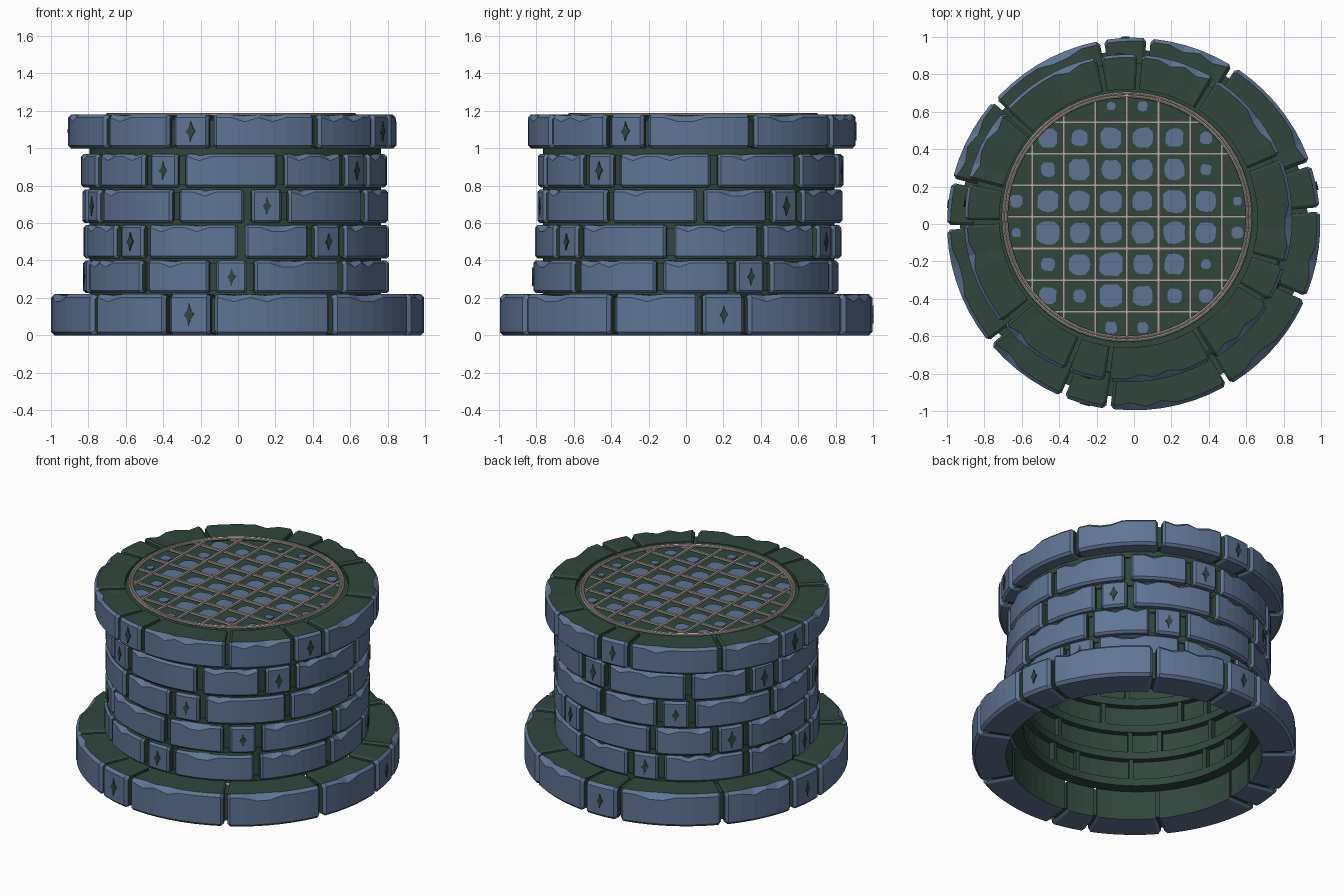
import bpy, bmesh, math, random
from mathutils import Vector, Matrix

if "Cube" in bpy.data.objects:
    bpy.data.objects.remove(bpy.data.objects["Cube"])

random.seed(4)


def material(name, rgb):
    m = bpy.data.materials.new(name)
    m.diffuse_color = (*rgb, 1)
    m.use_nodes = True
    m.node_tree.nodes["Principled BSDF"].inputs["Base Color"].default_value = m.diffuse_color
    return m


STONE = material("blue_stone", (0.115, 0.175, 0.295))
MOSS = material("dark_green_mortar", (0.030, 0.062, 0.046))
METAL = material("pale_metal", (0.42, 0.37, 0.34))


def finish(bm, name, mats):
    bmesh.ops.recalc_face_normals(bm, faces=bm.faces)
    me = bpy.data.meshes.new(name)
    bm.to_mesh(me)
    bm.free()
    for m in mats:
        me.materials.append(m)
    ob = bpy.data.objects.new(name, me)
    bpy.context.collection.objects.link(ob)
    return ob


def polar(c, r, a, z):
    return Vector((c[0] + r * math.cos(a), c[1] + r * math.sin(a), z))


def arc_block(bm, c, a0, a1, r0, r1, z0, z1, bev, chips=()):
    """Curved brick with chamfered edges; outer side stone, top/inner/ends green."""
    n = max(2, round(math.degrees(a1 - a0) / 5))
    db = bev / r1
    stations = [(a0, bev)] + [(a0 + db + (a1 - a0 - 2 * db) * i / n, 0) for i in range(n + 1)] + [(a1, bev)]
    rings = []
    for k, (a, d) in enumerate(stations):
        e = bev
        ro, zl, zh = r1 - d, z0 + d * .6, z1 - d * .6
        cut = 0.022 if k in chips else 0      # worn notch in the upper edge
        pts = [(r0, zl), (ro - e, zl), (ro, zl + e), (ro, zh - e - cut),
               (ro - e - cut, zh - cut * .3), (r0, zh)]
        rings.append([bm.verts.new(polar(c, r, a, z)) for r, z in pts])
    mats = [0, 0, 0, 0, 1, 1]                 # bottom, chamfer, face, chamfer, top, inside
    for p, q in zip(rings, rings[1:]):
        for j in range(6):
            f = bm.faces.new((p[j], p[(j + 1) % 6], q[(j + 1) % 6], q[j]))
            f.material_index = mats[j]
    for end in (rings[0], rings[-1]):
        bm.faces.new(end).material_index = 1


def diamond(bm, c, a, r, z):
    """Dark slit set on the face of a short brick."""
    s = random.uniform(0.8, 1.1)
    outline = [(0, .055), (.012, .02), (.026, .004), (.01, -.02), (-.003, -.055), (-.012, -.015), (-.026, -.004), (-.01, .02)]
    vs = [bm.verts.new(polar(c, r + .003, a + u * s / r, z + v * s)) for u, v in outline]
    f = bm.faces.new(vs)
    g = bmesh.ops.extrude_face_region(bm, geom=[f])
    for v in g["geom"]:
        if isinstance(v, bmesh.types.BMVert):
            v.co -= Vector((math.cos(a), math.sin(a), 0)) * .008
    for face in set(fc for v in vs for fc in v.link_faces):
        face.material_index = 1
    for v in g["geom"]:
        if isinstance(v, bmesh.types.BMFace):
            v.material_index = 1


def tube(bm, c, r0, r1, z0, z1, n=64, a0=0, a1=math.tau):
    """Rectangular-section ring, or a piece of one."""
    full = a1 - a0 > 6.28
    rings = []
    for i in range(n if full else n + 1):
        a = a0 + (a1 - a0) * i / n
        rings.append([bm.verts.new(polar(c, r, a, z)) for r, z in ((r0, z0), (r1, z0), (r1, z1), (r0, z1))])
    pairs = list(zip(rings, rings[1:])) + ([(rings[-1], rings[0])] if full else [])
    for p, q in pairs:
        for j in range(4):
            bm.faces.new((p[j], p[(j + 1) % 4], q[(j + 1) % 4], q[j]))
    if not full:
        bm.faces.new(rings[0])
        bm.faces.new(rings[-1])


# Brick courses: short, long, middling repeated, with one extra long brick to close
PATTERN = [14.5, 38.5, 28] * 3 + [14.5, 38.5, 36, 28]


def joints(start):
    out = [start]
    for w in PATTERN:
        out.append(out[-1] + w)
    return [math.radians(a) for a in out]


# name, centre, r0, r1, z0, z1, first joint angle, gap, bevel
COURSES = [
    ("base_course", (0, 0), .79, 1.0, 0, .22, 4.5, .024, .018),
    ("wall_course_1", (-.01, 0), .765, .82, .225, .4, 18, .042, .014),
    ("wall_course_2", (-.01, .012), .765, .82, .41, .59, 57, .042, .014),
    ("wall_course_3", (-.018, .02), .765, .82, .6, .78, 32, .042, .014),
    ("wall_course_4", (-.02, .025), .765, .82, .79, .97, 73, .042, .014),
    ("rim_course", (-.03, .03), .69, .88, 1.0, 1.18, 86, .026, .016),
]
for name, c, r0, r1, z0, z1, start, gap, bev in COURSES:
    bm = bmesh.new()
    js = joints(start)
    h = gap / 2 / r1
    for i, (a, b) in enumerate(zip(js, js[1:])):
        short = PATTERN[i] < 20
        chips = () if short else (random.choice((2, 3)), random.choice((4, 5, 99)))
        rj = random.uniform(-.006, 0)
        arc_block(bm, c, a + h, b - h, r0, r1 + rj, z0, z1, bev, chips)
    bmesh.ops.recalc_face_normals(bm, faces=bm.faces)
    for i, (a, b) in enumerate(zip(js, js[1:])):
        if PATTERN[i] < 20:
            diamond(bm, c, (a + b) / 2, r1, (z0 + z1) / 2)
    finish(bm, name, [STONE, MOSS])

# Mortar core: thin shell, thicker fill behind base and rim, ledges and posts inside
bm = bmesh.new()
mid = (-.015, .015)
tube(bm, mid, .745, .772, .19, 1.02)
tube(bm, (0, 0), .8, .93, .015, .2)
tube(bm, (-.03, .03), .7, .83, 1.01, 1.15)
for z in (.215, .405, .595, .785, .985):
    tube(bm, mid, .705, .78, z - .025, z + .025)
for name, c, r0, r1, z0, z1, start, gap, bev in COURSES[1:5]:
    for a in joints(start)[:-1]:
        tube(bm, mid, .71, .76, z0, z1, 1, a - .02, a + .02)
finish(bm, "mortar_core", [MOSS])

# Floor under the grate, with cobbles showing through
GC = (-.038, .038)
bm = bmesh.new()
bmesh.ops.create_cone(bm, cap_ends=True, segments=64, radius1=.71, radius2=.71, depth=.02,
                      matrix=Matrix.Translation((GC[0], GC[1], 1.14)))
finish(bm, "well_floor", [MOSS])

PITCH = .169
bm = bmesh.new()
for i in range(-4, 4):
    for j in range(-4, 4):
        x, y = (i + .5) * PITCH, (j + .5) * PITCH
        d = math.hypot(x, y)
        if d > .63:
            continue
        s = random.uniform(.052, .064) * (1 if d < .48 else random.uniform(.4, .85))
        top = []
        for k in range(12):
            t = math.tau * k / 12
            q = s * random.uniform(.92, 1.06) / (abs(math.cos(t)) ** 3.5 + abs(math.sin(t)) ** 3.5) ** (1 / 3.5)
            top.append(bm.verts.new((GC[0] + x + q * math.cos(t), GC[1] + y + q * math.sin(t), 1.158)))
        low = [bm.verts.new(v.co - Vector((0, 0, .009))) for v in top]
        bm.faces.new(top)
        for k in range(12):
            bm.faces.new((top[k], low[k], low[(k + 1) % 12], top[(k + 1) % 12]))
finish(bm, "floor_cobbles", [STONE])

# Grate: crossed bars inside a double hoop
bm = bmesh.new()
for k in range(-3, 4):
    off = k * PITCH
    length = 2 * math.sqrt(.655 ** 2 - off ** 2)
    for axis in (0, 1):
        loc = (GC[0] + (off if axis else 0), GC[1] + (0 if axis else off), 1.172 + .004 * axis)
        size = (.014, length, .014) if axis else (length, .014, .014)
        bmesh.ops.create_cube(bm, size=1, matrix=Matrix.Translation(loc) @ Matrix.Diagonal((*size, 1)))
finish(bm, "grate_bars", [METAL])

for name, r in (("grate_outer_hoop", .661), ("grate_inner_hoop", .645)):
    bpy.ops.mesh.primitive_torus_add(major_radius=r, minor_radius=.009, major_segments=64, minor_segments=8,
                                     location=(GC[0], GC[1], 1.179))
    bpy.context.object.name = name
    bpy.context.object.data.materials.append(METAL)
    bpy.ops.object.shade_smooth_by_angle()
